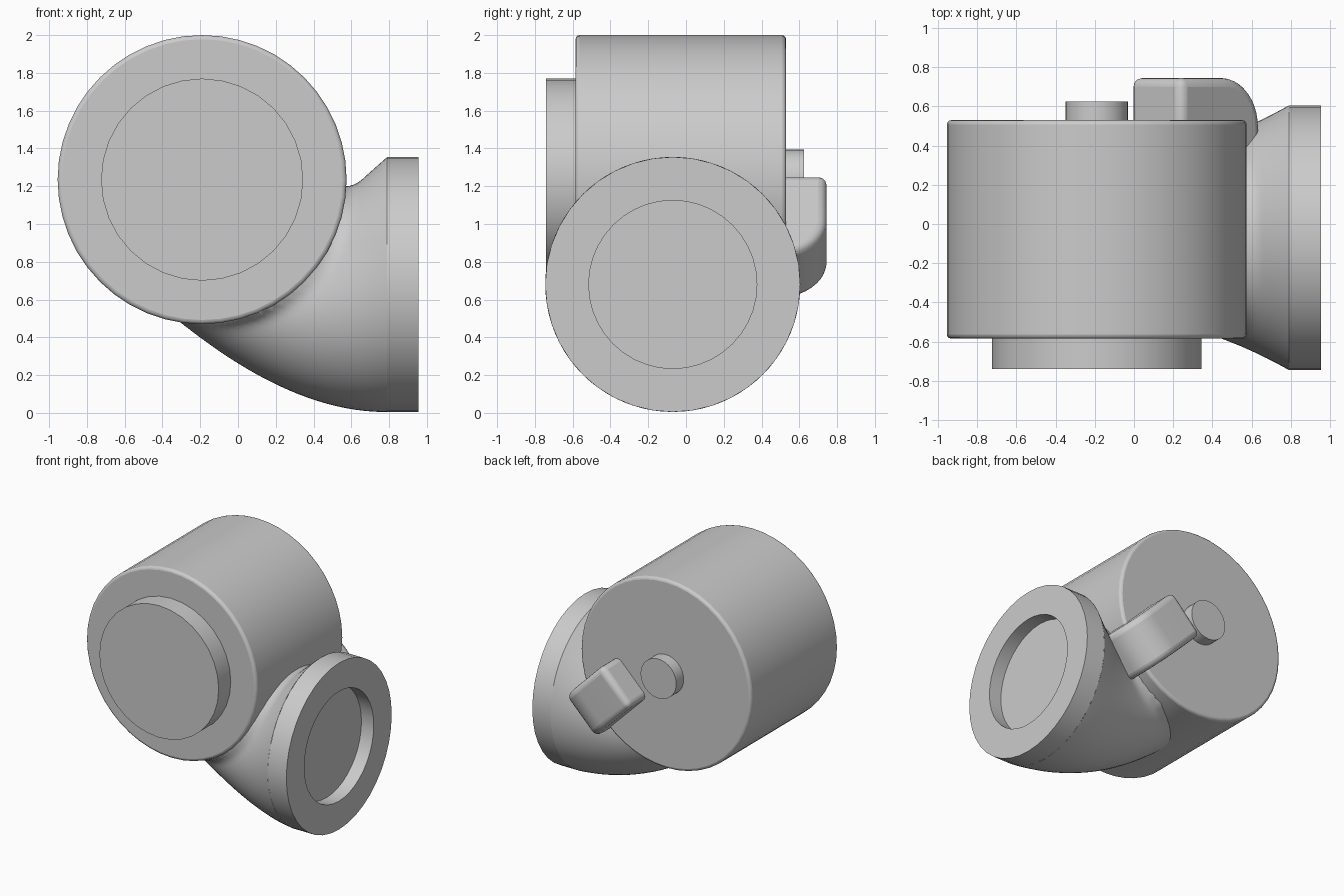
import bpy, bmesh, math
from mathutils import Vector, Matrix

cube = bpy.data.objects.get("Cube")
if cube:
    bpy.data.objects.remove(cube, do_unlink=True)

grey = bpy.data.materials.new("plain grey")
grey.use_nodes = True
colour = (0.6, 0.6, 0.6, 1)
grey.diffuse_color = colour
grey.node_tree.nodes["Principled BSDF"].inputs["Base Color"].default_value = colour


def finish(name, bm, angle=35):
    bmesh.ops.recalc_face_normals(bm, faces=bm.faces)
    mesh = bpy.data.meshes.new(name)
    bm.to_mesh(mesh)
    bm.free()
    mesh.materials.append(grey)
    obj = bpy.data.objects.new(name, mesh)
    bpy.context.collection.objects.link(obj)
    bpy.ops.object.select_all(action="DESELECT")
    obj.select_set(True)
    bpy.context.view_layer.objects.active = obj
    bpy.ops.object.shade_smooth_by_angle(angle=math.radians(angle))
    return obj


def lathe(name, profile, axis, centre, sides):
    """Turn (radius, position along axis) pairs around the x or y axis."""
    bm = bmesh.new()
    rings = []
    for r, h in profile:
        ring = []
        for i in range(sides):
            a = math.tau * i / sides
            p, q = r * math.cos(a), r * math.sin(a)
            ring.append(bm.verts.new(Vector((h, p, q) if axis == "x" else (p, h, q)) + centre))
        rings.append(ring)
    for a, b in zip(rings, rings[1:]):
        for i in range(sides):
            j = (i + 1) % sides
            bm.faces.new((a[i], a[j], b[j], b[i]))
    bm.faces.new(rings[0])
    bm.faces.new(rings[-1])
    return finish(name, bm)


# Main drum with rounded rims
R, FRONT, BACK = 0.765, -0.585, 0.53
AXIS = Vector((-0.19, 0, 1.235))
drum = lathe("main_drum", [(R, FRONT), (R, BACK)], "y", AXIS, 48)
bevel = drum.modifiers.new("rim", "BEVEL")
bevel.width, bevel.segments = 0.022, 3
bevel.limit_method, bevel.angle_limit = "ANGLE", math.radians(40)

# Front boss and rear pin
lathe("front_boss", [(0.535, -0.74), (0.535, FRONT + 0.02)], "y", AXIS, 32)
lathe("rear_pin", [(0.16, BACK - 0.02), (0.16, 0.625)], "y", AXIS, 32)

# Side flange with a round recess
lathe("side_flange", [(0.445, 0.845), (0.445, 0.955), (0.675, 0.955), (0.675, 0.79)],
      "x", Vector((0, -0.07, 0.68)), 40)

# Elbow: rings swung from the flange into the drum
RINGS, SIDES, FILLET = 48, 80, 0.08
bm = bmesh.new()
rings = []
for k in range(RINGS + 1):
    t = k / RINGS
    s = 1 - t
    low = s * s * Vector((0.79, 0, 0.005)) + 2 * s * t * Vector((0.25, 0, 0)) + t * t * Vector((-0.4, 0, 0.56))
    high = Vector((0.79, 0, 1.355)).lerp(Vector((0.1, 0, 0.74)), t)
    width = 0.675 - 0.5 * t + 0.2 * t * t
    mid, half = (low + high) / 2, (high - low) / 2
    ring = []
    for i in range(SIDES):
        a = math.tau * i / SIDES
        ring.append(bm.verts.new(mid + half * math.cos(a) + Vector((0, width * math.sin(a) - 0.07, 0))))
    rings.append(ring)
for a, b in zip(rings, rings[1:]):
    for i in range(SIDES):
        j = (i + 1) % SIDES
        bm.faces.new((a[i], a[j], b[j], b[i]))
bm.faces.new(rings[-1])
bmesh.ops.recalc_face_normals(bm, faces=bm.faces)
bm.normal_update()

# Flare the elbow where it meets the drum
moves = []
for v in bm.verts:
    out = v.co - AXIS
    out.y = 0
    gap = max(out.length - R, 0)
    if gap < FILLET and v not in rings[-1]:
        lift = FILLET - math.sqrt(FILLET ** 2 - (FILLET - gap) ** 2)
        open_side = min(1, max(0, 1 - v.normal.dot(out.normalized()))) ** 2
        moves.append((v, v.co + v.normal * lift * open_side))
for v, co in moves:
    co.y = min(max(co.y, FRONT + 0.015), BACK - 0.015)
    v.co = co
finish("elbow", bm, 50)

# Rear bracket: block with one broad rounded shoulder, leaning down to the elbow
LENGTH, DEPTH, SHOULDER = 0.29, 0.745, 0.25
profile = [(-LENGTH, 0.4), (-LENGTH, DEPTH)]
for i in range(11):
    a = math.pi / 2 * (1 - i / 10)
    profile.append((LENGTH - SHOULDER + SHOULDER * math.cos(a), DEPTH - SHOULDER + SHOULDER * math.sin(a)))
profile.append((LENGTH, 0.33))
bm = bmesh.new()
base = bm.faces.new([bm.verts.new((u, y, -0.185)) for u, y in profile])
top = bmesh.ops.extrude_face_region(bm, geom=[base])["geom"]
bmesh.ops.translate(bm, verts=[g for g in top if isinstance(g, bmesh.types.BMVert)], vec=(0, 0, 0.37))
lean = Matrix.Translation((0.315, 0, 0.93)) @ Matrix.Rotation(math.radians(45), 4, "Y")
bmesh.ops.transform(bm, matrix=lean, verts=bm.verts)
bracket = finish("rear_bracket", bm)
bevel = bracket.modifiers.new("soft_edges", "BEVEL")
bevel.width, bevel.segments = 0.045, 4
bevel.limit_method, bevel.angle_limit = "ANGLE", math.radians(40)
